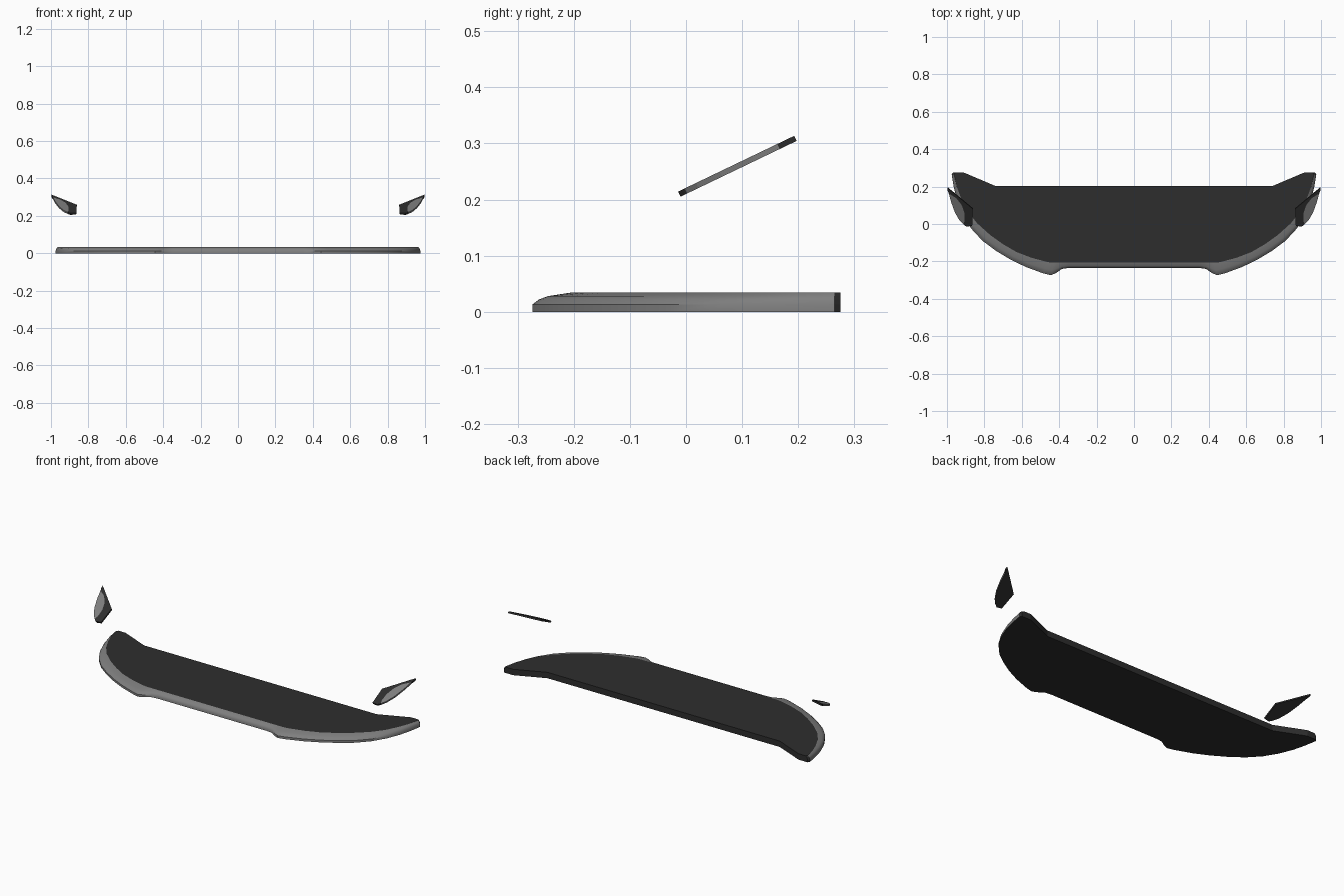
import bpy
import bmesh
from mathutils import Vector

default_cube = bpy.data.objects.get("Cube")
if default_cube:
    bpy.data.objects.remove(default_cube, do_unlink=True)


def make_material(name, value):
    material = bpy.data.materials.new(name)
    colour = (value, value, value, 1.0)
    material.diffuse_color = colour
    material.use_nodes = True
    shader = next(n for n in material.node_tree.nodes if n.type == "BSDF_PRINCIPLED")
    shader.inputs["Base Color"].default_value = colour
    shader.inputs["Roughness"].default_value = 0.6
    return material


BLACK = make_material("matte black", 0.027)
GREY = make_material("mid grey", 0.21)


def finish(name, bm, sharp_angle=0.6):
    """Orient faces, keep hard edges sharp and link the mesh as an object."""
    bmesh.ops.recalc_face_normals(bm, faces=bm.faces)
    for edge in bm.edges:
        if len(edge.link_faces) == 2 and edge.calc_face_angle() > sharp_angle:
            edge.smooth = False
    mesh = bpy.data.meshes.new(name)
    bm.to_mesh(mesh)
    bm.free()
    mesh.materials.append(BLACK)
    mesh.materials.append(GREY)
    obj = bpy.data.objects.new(name, mesh)
    bpy.context.collection.objects.link(obj)
    return obj


def bridge(bm, lower, upper):
    """Join two closed rings with quads, returned in ring order."""
    count = len(lower)
    return [bm.faces.new((lower[i], lower[(i + 1) % count],
                          upper[(i + 1) % count], upper[i])) for i in range(count)]


# Splitter: half outline from front to back, as (outer edge, top edge) pairs
LIP = [
    ((0.35, -0.235), (0.35, -0.207)),
    ((0.385, -0.24), (0.39, -0.207)),
    ((0.417, -0.262), (0.415, -0.207)),
    ((0.445, -0.274), (0.43, -0.207)),
    ((0.485, -0.264), (0.46, -0.204)),
    ((0.58, -0.229), (0.55, -0.18)),
    ((0.66, -0.19), (0.63, -0.149)),
    ((0.74, -0.142), (0.70, -0.108)),
    ((0.81, -0.09), (0.77, -0.058)),
    ((0.87, -0.025), (0.84, 0.005)),
    ((0.915, 0.05), (0.89, 0.07)),
    ((0.945, 0.125), (0.925, 0.14)),
    ((0.963, 0.195), (0.948, 0.2)),
    ((0.975, 0.265), (0.962, 0.265)),
]
BACK = [
    ((0.968, 0.275), (0.955, 0.275)),
    ((0.91, 0.275), (0.91, 0.275)),
    ((0.74, 0.203), (0.74, 0.203)),
]


def build_splitter():
    half = [(Vector(a), Vector(b)) for a, b in LIP + BACK]
    flip = Vector((-1, 1))
    outline = half + [(a * flip, b * flip) for a, b in reversed(half)]
    bm = bmesh.new()
    # Rings follow a rounded lip: height and share of the way to the top edge
    rings = []
    for z, share in ((0, 0), (0.013, 0), (0.022, 0.18), (0.028, 0.42), (0.034, 1)):
        rings.append([bm.verts.new((*a.lerp(b, share), z)) for a, b in outline])
    bm.faces.new(rings[0])
    bm.faces.new(rings[-1])
    last = len(outline) - 1
    for lower, upper in zip(rings, rings[1:]):
        for i, face in enumerate(bridge(bm, lower, upper)):
            on_lip = i < len(LIP) - 1 or i > last - len(LIP)
            face.material_index = int(on_lip)
            face.smooth = on_lip
    # Merge the rings' coincident points into clean geometry
    bmesh.ops.dissolve_degenerate(bm, dist=0.0001, edges=bm.edges)
    return finish("splitter", bm)


# Canards: flat tilted blades with a grey outer crescent
CRESCENT_OUTER = [(0.99, 0.165), (0.978, 0.12), (0.957, 0.062), (0.932, 0.02), (0.912, 0.0)]
CRESCENT_INNER = [(0.905, 0.02), (0.906, 0.06), (0.922, 0.105), (0.95, 0.14)]
BLADE = [(0.908, -0.004), (0.895, -0.012), (0.865, -0.008), (0.862, 0.083),
         (0.975, 0.177), (0.997, 0.195), (0.998, 0.185)]


def build_plate(name, outline, side, grey):
    thickness = Vector((0, -0.0022, 0.0045))
    bm = bmesh.new()
    rings = []
    for sign in (-1, 1):
        rings.append([bm.verts.new(Vector((x * side, y, 0.2155 + 0.48 * y))
                                   + thickness * sign) for x, y in outline])
    bottom = bm.faces.new(rings[0])
    bm.faces.new(rings[1])
    bridge(bm, *rings)
    for face in bm.faces:
        face.material_index = int(grey and face is not bottom)
    return finish(name, bm)


build_splitter()
for label, side in (("left", 1), ("right", -1)):
    build_plate(label + "_canard_crescent", CRESCENT_OUTER + CRESCENT_INNER, side, True)
    build_plate(label + "_canard_blade",
                BLADE + CRESCENT_OUTER[:1] + CRESCENT_INNER[::-1] + CRESCENT_OUTER[-1:],
                side, False)
